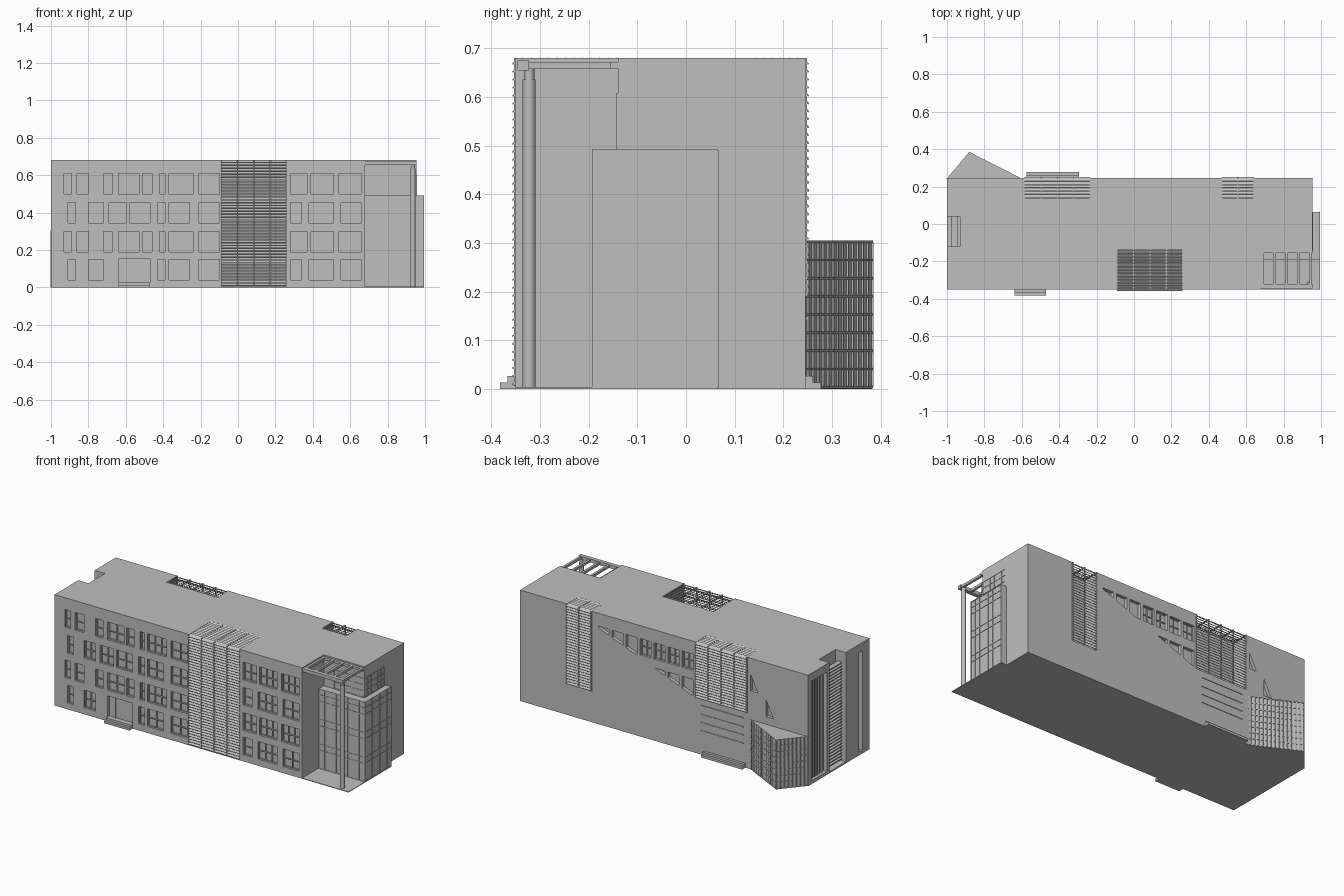
import bpy, bmesh, math
from mathutils import Vector, Matrix

if "Cube" in bpy.data.objects:
    bpy.data.objects.remove(bpy.data.objects["Cube"], do_unlink=True)

GREY = (0.52, 0.52, 0.52, 1)
concrete = bpy.data.materials.new("plain_grey")
concrete.use_nodes = True
concrete.diffuse_color = GREY
concrete.node_tree.nodes["Principled BSDF"].inputs["Base Color"].default_value = GREY

FRONT, BACK, LEFT_END, RIGHT_END, ROOF = -0.35, 0.245, -1.0, 0.955, 0.68


def box(bm, x, y, z, tilt=0):
    """Box from three (low, high) ranges, optionally tilted about x."""
    mid = Vector([(a + b) / 2 for a, b in (x, y, z)])
    size = [b - a for a, b in (x, y, z)]
    m = Matrix.Translation(mid) @ Matrix.Rotation(tilt, 4, 'X') @ Matrix.Diagonal((*size, 1))
    return bmesh.ops.create_cube(bm, size=1, matrix=m)["verts"]


def bar(bm, p, q, w=0.005):
    """Square bar between two points."""
    p, q = Vector(p), Vector(q)
    d = q - p
    m = Matrix.Translation((p + q) / 2) @ d.to_track_quat('Z', 'Y').to_matrix().to_4x4()
    bmesh.ops.create_cube(bm, size=1, matrix=m @ Matrix.Diagonal((w, w, d.length, 1)))


def prism(bm, outline, z0, z1):
    """Upright prism over a plan outline."""
    face = bm.faces.new([bm.verts.new((x, y, z0)) for x, y in outline])
    top = bmesh.ops.extrude_face_region(bm, geom=[face])["geom"]
    bmesh.ops.translate(bm, vec=(0, 0, z1 - z0), verts=[v for v in top if isinstance(v, bmesh.types.BMVert)])
    bmesh.ops.recalc_face_normals(bm, faces=bm.faces)


def finish(bm, name):
    mesh = bpy.data.meshes.new(name)
    bm.to_mesh(mesh)
    bm.free()
    mesh.materials.append(concrete)
    ob = bpy.data.objects.new(name, mesh)
    bpy.context.scene.collection.objects.link(ob)
    return ob


def glazing_grid(bm, a, b, columns, heights, w=0.005):
    """Mullions and transoms on the upright plane between plan points a and b."""
    for i in range(columns + 1):
        x, y = Vector(a).lerp(Vector(b), i / columns)
        bar(bm, (x, y, heights[0]), (x, y, heights[-1]), w)
    for z in heights:
        bar(bm, (*a, z), (*b, z), w)


def clip(bm, verts, point, normal):
    """Keep only the side of a box that lies behind the plane."""
    faces = {f for v in verts for f in v.link_faces}
    edges = {e for v in verts for e in v.link_edges}
    res = bmesh.ops.bisect_plane(bm, geom=list(verts) + list(edges) + list(faces),
                                 plane_co=point, plane_no=normal, clear_outer=True)
    cut = [g for g in res["geom_cut"] if isinstance(g, bmesh.types.BMEdge)]
    if cut:
        bmesh.ops.holes_fill(bm, edges=cut)


cutter = bmesh.new()
frames = bmesh.new()

# Front windows: recesses with frame bars
wide_rows = [(-93, -89), (-86, -80), (-72, -67), (-64, -53), (-51, -46), (-42, -39),
             (-37, -24), (-21, -10), (28, 37), (39, 51), (54, 66)]
narrow_rows = [(-91, -87), (-80, -72), (-69, -60), (-58, -47), (-43, -39),
               (-37, -26), (-21, -10), (28, 34), (38, 51), (55, 66)]
for row, z0 in enumerate((0.04, 0.19, 0.345, 0.5)):
    z1 = z0 + 0.108
    for a, b in (wide_rows if row % 2 else narrow_rows):
        if row == 0 and -70 < a < -45:
            continue
        x0, x1 = a / 100, b / 100
        box(cutter, (x0, x1), (FRONT - 0.02, FRONT + 0.02), (z0, z1))
        y = FRONT + 0.015
        panes = max(1, round((x1 - x0) / 0.045))
        glazing_grid(frames, (x0, y), (x1, y), panes, (z0, z0 + 0.05, z1), 0.006)

# Entrance recess
box(cutter, (-0.64, -0.47), (FRONT - 0.02, FRONT + 0.02), (0.025, 0.155))
bar(frames, (-0.6, FRONT + 0.018, 0.025), (-0.6, FRONT + 0.018, 0.155))

# Rear windows, cut off along sloping lines
slope_point, slope_normal = (0.445, 0, 0.6), Vector((0.382, 0, -1)).normalized()
for z0 in (0.345, 0.5):
    for i in range(7):
        x0 = 0.35 - i * 0.095
        if z0 < 0.4 and x0 > 0.0:
            continue
        verts = box(cutter, (x0, x0 + 0.075), (BACK - 0.02, BACK + 0.02), (z0, z0 + 0.1))
        clip(cutter, verts, slope_point, slope_normal)
        if i > 2 and z0 > 0.4:
            glazing_grid(frames, (x0, BACK - 0.016), (x0 + 0.075, BACK - 0.016), 2, (z0, z0 + 0.05, z0 + 0.1))
for x0, z0 in ((-0.66, 0.48), (-0.765, 0.35)):
    verts = box(cutter, (x0, x0 + 0.05), (BACK - 0.02, BACK + 0.02), (z0, z0 + 0.1))
    clip(cutter, verts, (x0, 0, z0), Vector((-2, 0, 1)).normalized())

# Louvred slots, corner notch and end-wall recesses
slots = [(-0.09, 0.26, 0.006, FRONT, -0.14, 4), (-0.585, -0.235, 0.34, BACK, 0.14, 4),
         (0.47, 0.64, 0.19, BACK, 0.14, 2)]
for x0, x1, z0, face, inner, n in slots:
    out = math.copysign(0.03, face)
    box(cutter, (x0, x1), sorted((face + out, inner)), (z0, 0.75))
box(cutter, (0.68, 1.05), (-0.45, -0.14), (-0.05, 0.75))
box(cutter, (-1.05, -0.93), (-0.12, 0.04), (0.01, 0.75))
box(cutter, (-1.05, -0.975), (0.06, 0.21), (0.02, 0.63))
box(cutter, (-1.05, -0.975), (-0.28, -0.25), (0.02, 0.63))

# Main block
bm = bmesh.new()
box(bm, (LEFT_END, RIGHT_END), (FRONT, BACK), (0, ROOF))
body = finish(bm, "main_block")
bmesh.ops.recalc_face_normals(cutter, faces=cutter.faces)
cut_ob = finish(cutter, "recess_cutter")
cut_ob.hide_render = True
mod = body.modifiers.new("recesses", 'BOOLEAN')
mod.operation, mod.solver, mod.object = 'DIFFERENCE', 'EXACT', cut_ob
bpy.context.view_layer.objects.active = body
bpy.ops.object.modifier_apply(modifier=mod.name)
bpy.data.objects.remove(cut_ob, do_unlink=True)

# End-wall frames and slats
for y in (0.085, 0.11, 0.135, 0.16, 0.185):
    bar(frames, (-0.98, y, 0.02), (-0.98, y, 0.63), 0.008)
for i in range(32):
    box(frames, (-0.975, -0.945), (-0.12, 0.04), (0.02 + i * 0.019, 0.026 + i * 0.019))
finish(frames, "window_frames")

# Louvres: tilted slats down the face and over the roof of each slot
louvres = bmesh.new()
for x0, x1, z0, face, inner, n in slots:
    side = math.copysign(1, face)
    count = round((ROOF - z0) / 0.0165)
    for i in range(count):
        z = z0 + (i + 0.5) * (ROOF - z0) / count
        box(louvres, (x0, x1), (face - 0.008, face + 0.008), (z - 0.0015, z + 0.0015), -side * 0.6)
    roof_count = round(abs(face - inner) / 0.0175)
    for i in range(roof_count):
        y = inner + (face - inner) * (i + 0.5) / roof_count
        box(louvres, (x0, x1), (y - 0.009, y + 0.009), (ROOF - 0.007, ROOF - 0.004), -side * 0.6)
    for i in range(n + 1):
        x = x0 + (x1 - x0) * i / n
        bar(louvres, (x, face, z0), (x, face, ROOF), 0.006)
        bar(louvres, (x, face, ROOF - 0.003), (x, inner, ROOF - 0.003), 0.006)
finish(louvres, "louvres")

# Corner curtain wall
bm = bmesh.new()
prism(bm, [(0.68, -0.19), (0.993, -0.19), (0.993, 0.065), (0.95, 0.065), (0.95, -0.135), (0.68, -0.135)], 0, 0.49)
finish(bm, "curtain_wall_glass")
bm = bmesh.new()
levels = (0.003, 0.115, 0.152, 0.265, 0.305, 0.415, 0.455, 0.49)
glazing_grid(bm, (0.68, -0.19), (0.993, -0.19), 8, levels)
glazing_grid(bm, (0.993, -0.19), (0.993, 0.065), 7, levels)
upper = (0.492, 0.53, 0.567, 0.605)
glazing_grid(bm, (0.75, -0.14), (RIGHT_END, -0.14), 5, upper)
glazing_grid(bm, (RIGHT_END, -0.137), (RIGHT_END, 0.055), 6, upper)
finish(bm, "curtain_wall_mullions")

# Terrace floor, corner column and roof pergola
bm = bmesh.new()
box(bm, (0.68, 0.995), (FRONT, -0.14), (0, 0.004))
finish(bm, "terrace_floor")
bm = bmesh.new()
for radius, height in ((0.0135, 0.636), (0.011, 0.66)):
    bmesh.ops.create_cone(bm, cap_ends=True, segments=24, radius1=radius, radius2=radius,
                          depth=height, matrix=Matrix.Translation((0.935, -0.322, height / 2)))
column = finish(bm, "corner_column")
bpy.ops.object.select_all(action='DESELECT')
column.select_set(True)
bpy.context.view_layer.objects.active = column
bpy.ops.object.shade_smooth_by_angle()
bm = bmesh.new()
box(bm, (0.68, RIGHT_END), (-0.346, -0.322), (0.654, 0.675))
box(bm, (0.68, RIGHT_END), (-0.155, -0.14), (0.657, 0.672))
for i in range(5):
    x = 0.687 + i * 0.064
    box(bm, (x - 0.007, x + 0.007), (-0.33, -0.14), (0.657, 0.672))
finish(bm, "roof_pergola")

# Rear wedge pavilion with glazing bars
bm = bmesh.new()
wedge = [(-1.0, BACK - 0.005), (-0.6, BACK - 0.005), (-0.88, 0.382)]
prism(bm, wedge, 0, 0.303)
finish(bm, "wedge_pavilion")
bm = bmesh.new()
rows = [0.004 + i * 0.0373 for i in range(9)]
glazing_grid(bm, wedge[1], wedge[2], 14, rows)
glazing_grid(bm, wedge[2], wedge[0], 8, rows)
finish(bm, "wedge_glazing_bars")

# Entrance steps and rear ledges
bm = bmesh.new()
for x0, x1, face in ((-0.64, -0.47, FRONT), (-0.575, -0.295, BACK)):
    side = math.copysign(1, face)
    for depth, height in ((0.032, 0.014), (0.016, 0.027)):
        box(bm, (x0, x1), sorted((face - side * 0.005, face + side * depth)), (0, height))
finish(bm, "entrance_steps")
bm = bmesh.new()
for z in (0.3, 0.245, 0.195, 0.145):
    bar(bm, (-0.27, BACK, z), (-0.56, BACK, z), 0.007)
finish(bm, "rear_ledges")
